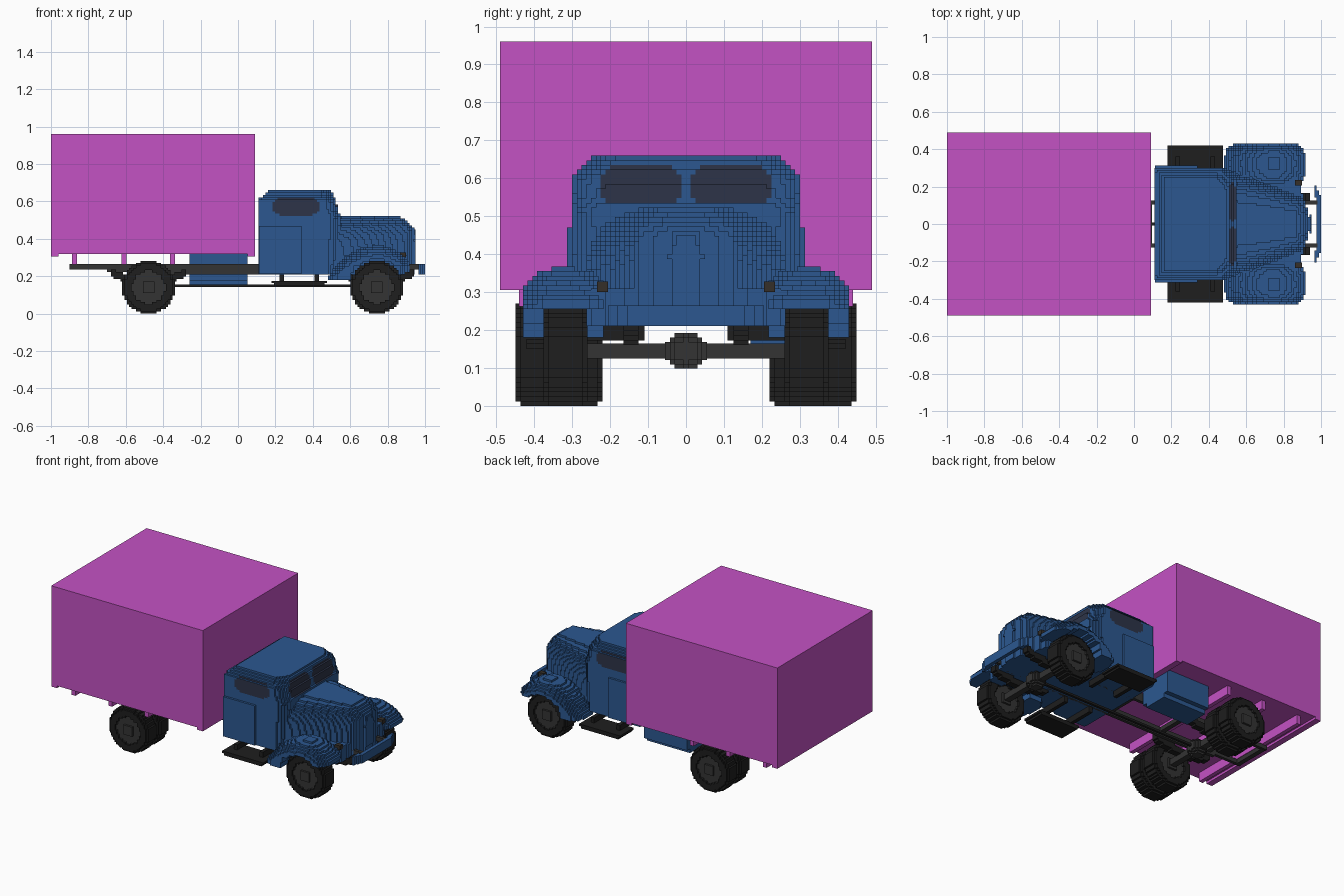
import bpy, bmesh, math
from mathutils import Vector

if "Cube" in bpy.data.objects:
    bpy.data.objects.remove(bpy.data.objects["Cube"])

H = 0.0125  # block size of the stepped parts


def material(name, rgb):
    m = bpy.data.materials.new(name)
    m.use_nodes = True
    m.diffuse_color = (*rgb, 1)
    m.node_tree.nodes["Principled BSDF"].inputs["Base Color"].default_value = (*rgb, 1)
    return m


MAGENTA = material("magenta_box", (0.55, 0.085, 0.55))
BLUE = material("blue_paint", (0.025, 0.097, 0.28))
GLASS = material("dark_glass", (0.026, 0.034, 0.065))
BLACK = material("black_rubber", (0.013, 0.013, 0.013))
GREY = material("dark_grey_metal", (0.033, 0.033, 0.033))
LAMP = material("brown_lamp", (0.035, 0.028, 0.022))


def finish(name, bm, mats):
    me = bpy.data.meshes.new(name)
    bm.to_mesh(me)
    bm.free()
    for m in mats:
        me.materials.append(m)
    ob = bpy.data.objects.new(name, me)
    bpy.context.collection.objects.link(ob)
    return ob


def box(name, x, y, z, mat):
    bm = bmesh.new()
    bmesh.ops.create_cube(bm, size=1)
    for v in bm.verts:
        v.co = [a + (b - a) * (c + 0.5) for (a, b), c in zip((x, y, z), v.co)]
    return finish(name, bm, [mat])


def blocks(name, x, y, z, inside, mats, paint=None):
    """Stepped solid: outer faces of all grid cells whose centre is inside."""
    n = [max(1, round((b - a) / H)) for a, b in (x, y, z)]
    step = [(b - a) / k for (a, b), k in zip((x, y, z), n)]
    low = (x[0], y[0], z[0])

    def place(c):
        return Vector([l + s * k for l, s, k in zip(low, step, c)])

    cells = {(i, j, k) for i in range(n[0]) for j in range(n[1]) for k in range(n[2])
             if inside(*place((i + .5, j + .5, k + .5)))}
    bm, verts = bmesh.new(), {}
    for c in cells:
        for ax in range(3):
            for side in (0, 1):
                nb = list(c)
                nb[ax] += 2 * side - 1
                if tuple(nb) in cells:
                    continue
                u, w = (ax + 1) % 3, (ax + 2) % 3
                loop = []
                for du, dw in ((0, 0), (1, 0), (1, 1), (0, 1)):
                    p = list(c)
                    p[ax] += side
                    p[u] += du
                    p[w] += dw
                    p = tuple(p)
                    if p not in verts:
                        verts[p] = bm.verts.new(place(p))
                    loop.append(verts[p])
                f = bm.faces.new(loop if side else loop[::-1])
                if paint:
                    f.material_index = paint(f.calc_center_median(), ax)
    return finish(name, bm, mats)


def ramp(t, pts):
    """Piecewise linear profile."""
    for (a, va), (b, vb) in zip(pts, pts[1:]):
        if t <= b:
            return va + (vb - va) * max(0, (t - a) / (b - a))
    return pts[-1][1]


def rounded(u, v, hu, hv, r):
    """Point inside a rounded rectangle of half sizes hu, hv."""
    return math.hypot(max(0, abs(u) - hu + r), max(0, abs(v) - hv + r)) <= r


# Cargo box with end rails and crossbeams
box("cargo_box", (-1, .09), (-.49, .49), (.32, .96), MAGENTA)
for n, x in (("rear", (-1, -.96)), ("front", (.05, .09))):
    box("cargo_rail_" + n, x, (-.49, .49), (.305, .322), MAGENTA)
for i, x in enumerate((-.875, -.61, -.35)):
    box(f"cargo_crossbeam_{i}", (x - .013, x + .013), (-.44, .44), (.262, .322), MAGENTA)

# Cab
SHOULDER = [(.21, .305), (.47, .302), (.61, .30), (.625, .275), (.645, .26), (.66, .25)]
CAB_BACK = [(.21, .11), (.61, .11), (.635, .135), (.66, .17)]
CAB_FRONT = [(.21, .53), (.52, .55), (.55, .535), (.62, .52), (.645, .505), (.66, .485)]


def in_cab(x, y, z):
    a, b = ramp(z, CAB_BACK), ramp(z, CAB_FRONT)
    return a <= x <= b and rounded(x - (a + b) / 2, y, (b - a) / 2, ramp(z, SHOULDER), .09 if x > .3 else .02)


def cab_paint(p, ax):
    side = abs(p.y) > .27 and ax == 1 and rounded(p.x - .31, p.z - .575, .122, .047, .04)
    screen = p.x > .47 and rounded(abs(p.y) - .118, p.z - .58, .105, .05, .035)
    return 1 if side or screen else 0


blocks("cab", (.11, .56), (-.3125, .3125), (.21, .66), in_cab, [BLUE, GLASS], cab_paint)

# Hood tapering to a keel-shaped nose
NOSE = [(.21, .94), (.45, .94), (.485, .915), (.505, .89), (.525, .86)]
HOOD_HALF = [(.48, .275), (.6, .25), (.75, .20), (.94, .125)]


def in_hood(x, y, z):
    if x > ramp(z, NOSE) - .3 * max(0, abs(y) - .03):
        return False
    if z < .31:
        return abs(y) < .26 and (x < .6 or x > .885 - .1 or abs(y) < .24)
    w = ramp(x, HOOD_HALF)
    return (abs(y) / w) ** 3 + ((z - .25) / .273) ** 4 < 1


blocks("hood", (.48, .9425), (-.2625, .2625), (.21, .5225), in_hood, [BLUE])
blocks("grille_plate", (.938, .948), (-.05, .05), (.26, .45),
       lambda x, y, z: abs(y) < ramp(z, [(.26, .035), (.4, .045), (.45, .015)]), [BLUE])

# Parts that come in pairs
FENDER = [(.48, .205), (.51, .235), (.55, .28), (.6, .32), (.66, .35), (.72, .362),
          (.78, .362), (.84, .34), (.88, .31), (.915, .28)]
WX, WR, REAR = .742, .141, -.478


def wheel(name, cx, y0, y1):
    mid, half = (y0 + y1) / 2, (y1 - y0) / 2

    def inside(x, y, z):
        r, e = math.hypot(x - cx, z - WR), half - abs(y - mid)
        if r < .088 and e < H * .9:
            return r < .035
        return r < (WR - .012 if e < H else WR)

    def paint(p, ax):
        return 1 if math.hypot(p.x - cx, p.z - WR) < .087 else 0

    blocks(name, (cx - WR, cx + WR), (y0, y1), (0, 2 * WR), inside, [BLACK, GREY], paint)


for s, tag in ((-1, "near_side"), (1, "far_side")):
    def span(a, b):
        return tuple(sorted((s * a, s * b)))

    def in_fender(x, y, z):
        u = abs(abs(y) - .325) / .105
        top = ramp(x, FENDER) - (.06 * u ** 3 if abs(y) > .325 else .03 * u ** 3)
        low = .18 if x < .62 else .255
        return (low < z < top and math.hypot(x - WX, z - WR) > .15
                and rounded(x - .7, abs(y) - .32, .215, .11, .07))

    blocks("fender_" + tag, (.48, .9175), span(.2175, .43), (.18, .3675), in_fender, [BLUE])
    box("headlight_" + tag, (.86, .897), span(.205, .235), (.3, .328), LAMP)
    # Door panel with raised lower half
    box("door_panel_" + tag, (.112, .34), span(.29, .314), (.212, .47), BLUE)
    # Wheels
    wheel("front_wheel_" + tag, WX, *span(.26, .375))
    wheel("rear_inner_wheel_" + tag, REAR, *span(.22, .325))
    wheel("rear_outer_wheel_" + tag, REAR, *span(.345, .45))
    box("rear_hub_" + tag, (REAR - .05, REAR + .05), span(.3, .36), (.09, .19), GREY)
    # Running board on two brackets
    blocks("running_board_" + tag, (.18, .475), span(.28, .42), (.15, .176),
           lambda x, y, z: z > .163 or .19 < x < .465, [BLACK])
    for i, x in enumerate((.235, .42)):
        box(f"board_bracket_{i}_{tag}", (x - .012, x + .012), span(.11, .36), (.172, .21), BLACK)
    # Frame rail, thinner at both ends
    blocks("frame_rail_" + tag, (-.9, .98), span(.105, .125), (.21, .265),
           lambda x, y, z: z > ramp(x, [(-.74, .24), (-.66, .222), (-.36, .21), (.85, .21), (.92, .24)]), [GREY])
    # Leaf springs
    for n, cx in (("front", WX), ("rear", REAR)):
        blocks(f"{n}_spring_{tag}", (cx - .2, cx + .2), span(.125, .165), (.16, .235),
               lambda x, y, z: abs(z - .18 - .9 * (x - cx) ** 2) < .02, [BLACK])

# Axles, differentials and drive shaft
for n, cx, half in (("front", WX, .26), ("rear", REAR, .24)):
    box(n + "_axle", (cx - .02, cx + .02), (-half, half), (.125, .165), GREY)
    blocks(n + "_differential", (cx - .05, cx + .05), (-.055, .055), (.098, .192),
           lambda x, y, z: (x - cx) ** 2 / .0026 + y * y / .0032 + (z - .145) ** 2 / .0024 < 1.1, [GREY])
box("drive_shaft", (REAR, WX), (-.008, .008), (.143, .157), BLACK)
for i, x in enumerate((-.88, -.65, -.3, .08)):
    box(f"frame_crossmember_{i}", (x - .015, x + .015), (-.12, .12), (.235, .262), GREY)

# Fuel tank on the far side
box("fuel_tank", (-.26, .05), (.14, .36), (.175, .32), BLUE)
box("fuel_tank_base", (-.26, .05), (.17, .33), (.148, .175), BLUE)

# Bumper with swept-back ends
blocks("bumper", (.965, 1), (-.205, .205), (.21, .265),
       lambda x, y, z: 0 <= (1 - .4 * max(0, abs(y) - .14)) - x < .026, [BLUE])
